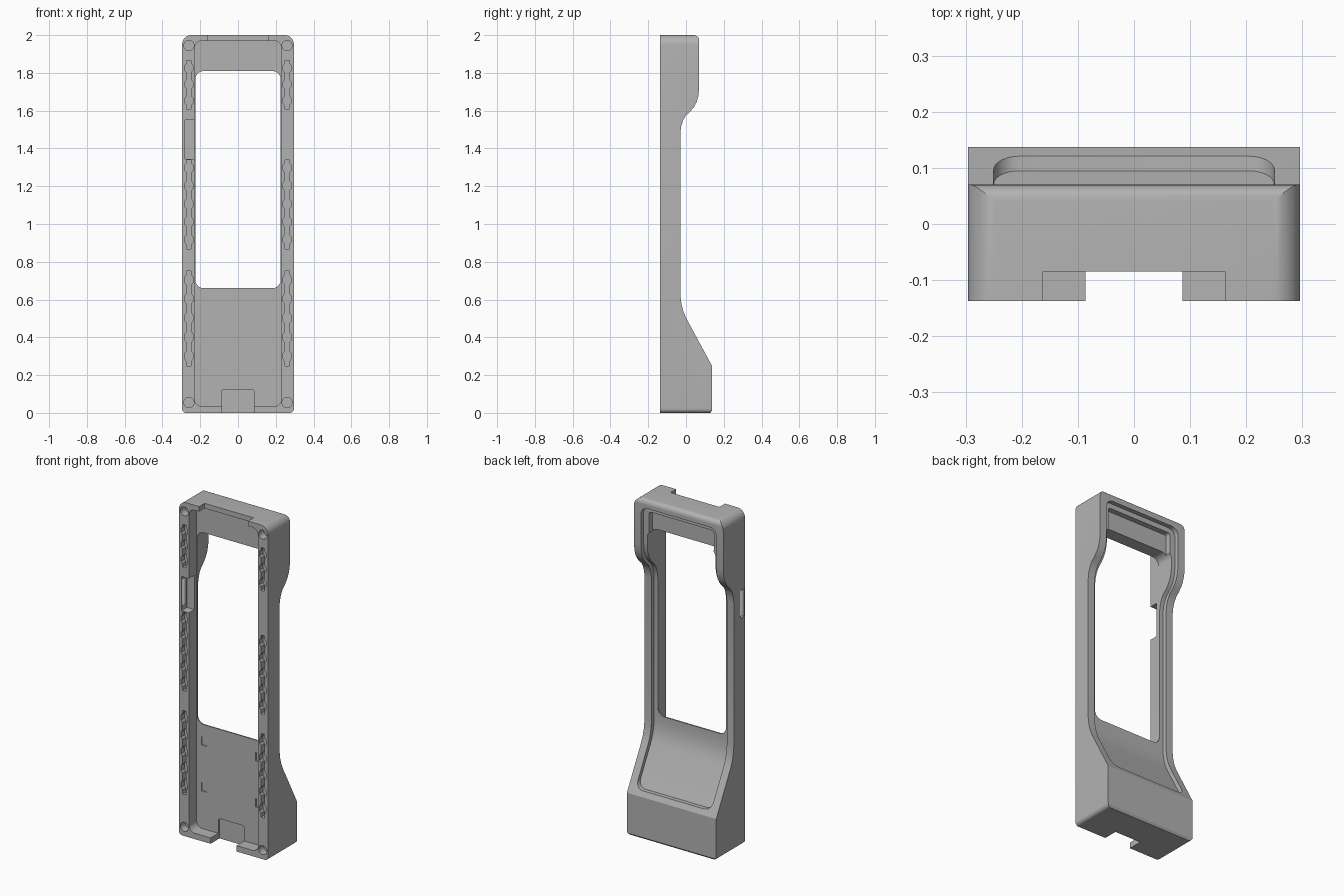
import bpy, bmesh
from math import sin, cos, pi, radians

cube = bpy.data.objects.get("Cube")
if cube:
    bpy.data.objects.remove(cube, do_unlink=True)

W, FRONT, BACK, RAIL = 0.296, -0.137, 0.137, 0.26

grey = bpy.data.materials.new("plain_grey")
grey.use_nodes = True
colour = (0.45, 0.45, 0.45, 1)
grey.diffuse_color = colour
grey.node_tree.nodes["Principled BSDF"].inputs["Base Color"].default_value = colour


def prism(name, pts, axis, a, b):
    """Extrude a 2D outline (y,z along x, or x,z along y) from a to b."""
    bm = bmesh.new()
    place = (lambda p, t: (t, p[0], p[1])) if axis == "x" else (lambda p, t: (p[0], t, p[1]))
    rings = [[bm.verts.new(place(p, t)) for p in pts] for t in (a, b)]
    bm.faces.new(rings[0])
    bm.faces.new(rings[1])
    for i in range(len(pts)):
        j = (i + 1) % len(pts)
        bm.faces.new((rings[0][i], rings[0][j], rings[1][j], rings[1][i]))
    bmesh.ops.recalc_face_normals(bm, faces=bm.faces)
    mesh = bpy.data.meshes.new(name)
    bm.to_mesh(mesh)
    bm.free()
    mesh.materials.append(grey)
    ob = bpy.data.objects.new(name, mesh)
    bpy.context.collection.objects.link(ob)
    return ob


def rounded(x0, x1, z0, z1, low=0.0, high=None, steps=8):
    """Rectangle with rounded lower and upper corners."""
    high = low if high is None else high
    pts = []
    for x, z, r, sx, sz, start in ((x1, z1, high, -1, -1, 0), (x0, z1, high, 1, -1, 1),
                                   (x0, z0, low, 1, 1, 2), (x1, z0, low, -1, 1, 3)):
        n = steps if r else 0
        for i in range(n + 1):
            a = (start + (i / n if n else 0)) * pi / 2
            pts.append((x + sx * r + r * cos(a), z + sz * r + r * sin(a)))
    return pts


def combine(target, tool, operation="DIFFERENCE"):
    """Apply a boolean and discard the tool."""
    tool.hide_render = True
    mod = target.modifiers.new("cut", "BOOLEAN")
    mod.operation, mod.solver, mod.object = operation, "EXACT", tool
    graph = bpy.context.evaluated_depsgraph_get()
    graph.update()
    mesh = bpy.data.meshes.new_from_object(target.evaluated_get(graph))
    target.modifiers.clear()
    target.data = mesh
    bpy.data.objects.remove(tool, do_unlink=True)


def cut(pts, y0, y1):
    combine(body, prism("cutter", pts, "y", y0, y1))


# Rear contour: foot, ramp, slim grip and swollen head
contour = [(BACK, 0.25), (0.002, 0.5), (-0.013, 0.535), (-0.024, 0.575), (-0.03, 0.625),
           (-0.03, 1.48), (-0.026, 1.515), (-0.016, 1.548), (0.0, 1.575), (0.022, 1.595),
           (0.041, 1.618), (0.056, 1.645), (0.066, 1.68), (0.07, 1.72)]
crown = [(0.04 + 0.03 * cos(i * pi / 16), 1.97 + 0.03 * sin(i * pi / 16)) for i in range(9)]

# Body: side profile trimmed by the rounded front outline
body = prism("holder_body",
             [(FRONT, 0), (BACK - 0.008, 0), (BACK, 0.012)] + contour + crown + [(FRONT, 2)],
             "x", -W, W)
combine(body, prism("outline", rounded(-W, W, 0, 2, 0.022, 0.05), "y", -0.5, 0.5), "INTERSECT")

# Shallow rear recess that follows the contour
slope = [(BACK + 0.054, 0.15)] + contour + [(0.07, 2.1)]
recess = prism("recess", [(y - 0.026, z) for y, z in slope] + [(0.4, 2.1), (0.4, 0.15)],
               "x", -0.4, 0.4)
combine(recess, prism("recess_outline", rounded(-0.25, 0.25, 0.28, 1.95, 0.045), "y", -0.5, 0.6),
        "INTERSECT")
combine(body, recess)

# Head pocket at the rear, front cavity and through window
cut(rounded(-0.215, 0.215, 1.79, 1.92, 0.015), 0.012, 0.3)
cut(rounded(-0.23, 0.23, 0.035, 1.97, 0.04), -0.3, -0.064)
cut(rounded(-0.226, 0.226, 0.66, 1.81, 0.045), -0.3, 0.3)

# Cable notches at the top and bottom
cut(rounded(-0.162, 0.162, 1.9, 2.1), -0.3, -0.085)
cut(rounded(-0.086, 0.086, -0.1, 0.125, 0, 0.015), -0.3, -0.052)

# Button pocket with a slot through the outer skin
cut(rounded(-0.28, -0.2, 1.345, 1.55), -0.3, -0.085)
cut(rounded(-0.35, -0.25, 1.365, 1.53), -0.127, -0.092)


def wavy(x, z0, z1, waves):
    """Narrow slot outline with repeated flat bulges."""
    step = (z1 - z0) / waves
    side = []
    for k in range(waves):
        for f, w in ((0.04, 0.012), (0.28, 0.012), (0.4, 0.021), (0.7, 0.021), (0.82, 0.012)):
            side.append((w, z0 + (k + f) * step))
    side.append((0.012, z1))
    return [(x + w, z) for w, z in side] + [(x - w, z) for w, z in reversed(side)]


for s in (-1, 1):
    # Wavy grip slots along the rails
    for z0, z1, waves in ((0.245, 0.75, 5), (0.865, 1.34, 5), (1.605, 1.865, 3)):
        cut(wavy(s * RAIL, z0, z1, waves), -0.3, -0.105)
    # Screw holes in the corners
    for z in (0.055, 1.945):
        cut([(s * RAIL + 0.027 * cos(i * pi / 12), z + 0.027 * sin(i * pi / 12))
             for i in range(24)], -0.3, -0.09)
    # Small catches in the cavity floor
    for z in (0.285, 0.56):
        cut(rounded(s * 0.18 - 0.018, s * 0.18 + 0.018, z - 0.025, z + 0.025), -0.1, -0.058)

# Smooth the curves, keep the edges crisp
bpy.ops.object.select_all(action="DESELECT")
body.select_set(True)
bpy.context.view_layer.objects.active = body
bpy.ops.object.shade_smooth_by_angle(angle=radians(25))
